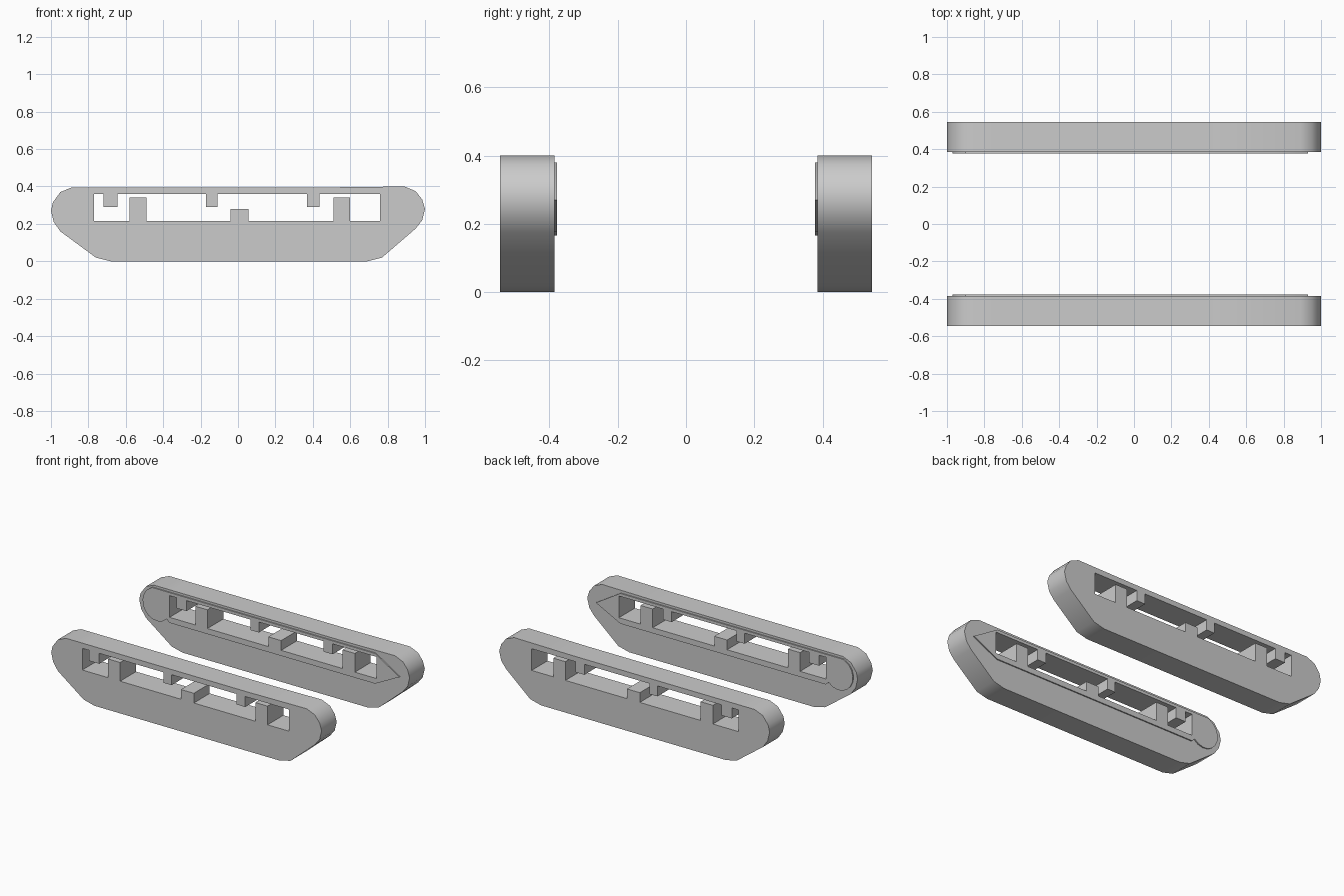
import bpy
import math

if "Cube" in bpy.data.objects:
    bpy.data.objects.remove(bpy.data.objects["Cube"])

# Side silhouette of a track (x, z)
BODY = [(-0.68, 0), (0.69, 0), (0.77, 0.02), (0.95, 0.175), (0.985, 0.22), (1, 0.28),
        (0.985, 0.33), (0.95, 0.375), (0.89, 0.4), (0.46, 0.395), (-0.76, 0.395),
        (-0.89, 0.395), (-0.95, 0.37), (-0.99, 0.315), (-1, 0.27), (-0.985, 0.21),
        (-0.95, 0.16), (-0.76, 0.02)]

# Inner plate: pointed at +x, rounded at -x
PLATE = [(-0.77, 0.178), (0.75, 0.178), (0.93, 0.27), (0.75, 0.38), (-0.9, 0.38)]
PLATE += [(-0.865 + 0.105 * math.cos(math.radians(a)), 0.275 + 0.11 * math.sin(math.radians(a)))
          for a in range(135, 316, 20)]

# Long window with hanging and standing teeth
BOTTOM, TOP, LEFT, RIGHT = 0.215, 0.36, -0.77, 0.76
STANDING = [(-0.58, -0.49, 0.34), (-0.04, 0.055, 0.28), (0.51, 0.60, 0.34)]
HANGING = [(-0.72, -0.645, 0.29), (-0.17, -0.11, 0.29), (0.37, 0.435, 0.29)]


def window():
    pts = [(LEFT, BOTTOM)]
    for a, b, z in STANDING:
        pts += [(a, BOTTOM), (a, z), (b, z), (b, BOTTOM)]
    pts += [(RIGHT, BOTTOM), (RIGHT, TOP)]
    for a, b, z in reversed(HANGING):
        pts += [(b, TOP), (b, z), (a, z), (a, TOP)]
    return pts + [(LEFT, TOP)]


def slab(name, loops, y0, y1):
    """Filled outline with holes, extruded between y0 and y1."""
    cu = bpy.data.curves.new(name, 'CURVE')
    cu.dimensions = '2D'
    cu.fill_mode = 'BOTH'
    cu.extrude = abs(y1 - y0) / 2
    for pts in loops:
        sp = cu.splines.new('POLY')
        sp.points.add(len(pts) - 1)
        for p, (x, z) in zip(sp.points, pts):
            p.co = (x, z, 0, 1)
        sp.use_cyclic_u = True
    ob = bpy.data.objects.new(name, cu)
    bpy.context.collection.objects.link(ob)
    ob.rotation_euler.x = math.pi / 2
    ob.location.y = (y0 + y1) / 2
    bpy.ops.object.select_all(action='DESELECT')
    ob.select_set(True)
    bpy.context.view_layer.objects.active = ob
    bpy.ops.object.convert(target='MESH')
    bpy.ops.object.shade_smooth_by_angle(angle=math.radians(32))


# Front and back tracks, each with its plate facing inward
for side, s in (("front", -1), ("back", 1)):
    slab(side + "_track", [BODY, window()], s * 0.545, s * 0.385)
    slab(side + "_inner_plate", [PLATE, window()], s * 0.387, s * 0.377)
